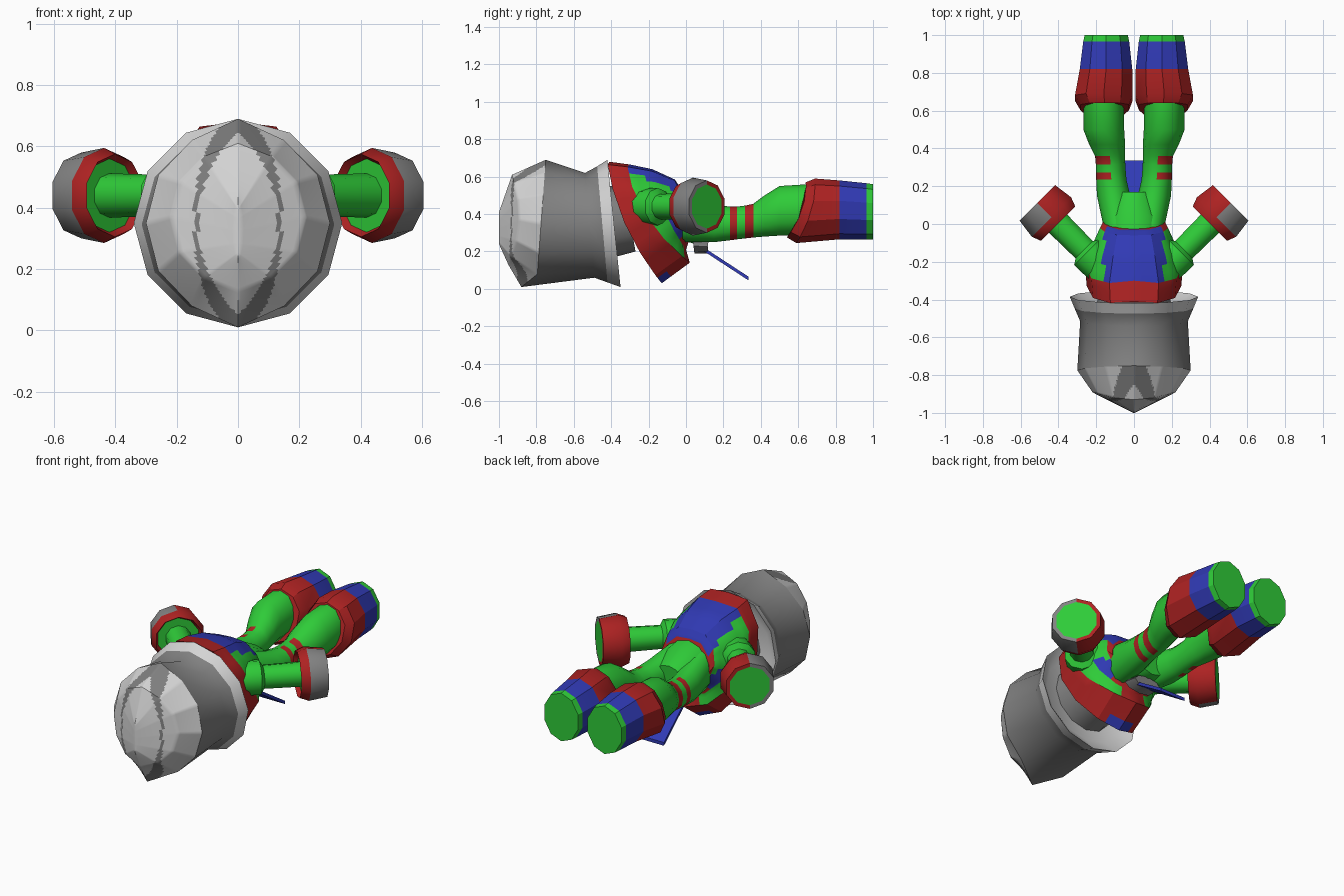
import bpy, bmesh, math
from mathutils import Vector, Matrix

if "Cube" in bpy.data.objects:
    bpy.data.objects.remove(bpy.data.objects["Cube"])

GREEN, RED, BLUE, PALE, GREY = range(5)
MATS = []
for name, col in (("green", (.028, .6, .04)), ("red", (.42, .016, .016)), ("blue", (.03, .042, .46)),
                  ("pale_grey", (.66, .66, .66)), ("mid_grey", (.22, .22, .22))):
    m = bpy.data.materials.new(name)
    m.diffuse_color = (*col, 1)
    m.use_nodes = True
    m.node_tree.nodes["Principled BSDF"].inputs["Base Color"].default_value = m.diffuse_color
    MATS.append(m)


def ring(rx, top, bottom, x=0, n=12, peak=1, bow=0, square=1):
    """Oval section spanning two (y, z) points; peak < 1 leaves a ridge, square > 1 flattens the top."""
    pts = []
    for k in range(n):
        a = 2 * math.pi * k / n
        s, t = math.sin(a), math.cos(a)
        if abs(s) > .01:
            t *= peak
            if t > 0:
                t = min(1, t * square)
        f = (1 - t) / 2
        pts.append(Vector((x + rx * s, top[0] + (bottom[0] - top[0]) * f + bow * s * s,
                           top[1] + (bottom[1] - top[1]) * f)))
    return pts


def refine(rings, k):
    """Cut every facet of a loft into k by k small facets."""
    wide = [[r[i].lerp(r[(i + 1) % len(r)], j / k) for i in range(len(r)) for j in range(k)] for r in rings]
    out = []
    for a, b in zip(wide, wide[1:]):
        out += [[p.lerp(q, j / k) for p, q in zip(a, b)] for j in range(k)]
    return out + [wide[-1]]


def loft(name, rings, rule, matrix=None, side=1, smooth=45):
    """Skin the rings, cap the ends and colour each face by rule(band, centre)."""
    bm = bmesh.new()
    rows = [[bm.verts.new(p) for p in r] for r in rings]
    n = len(rings[0])
    faces = [(-1, bm.faces.new(rows[0])), (len(rows) - 1, bm.faces.new(rows[-1][::-1]))]
    for i, (a, b) in enumerate(zip(rows, rows[1:])):
        for k in range(n):
            faces.append((i, bm.faces.new((a[k], b[k], b[(k + 1) % n], a[(k + 1) % n]))))
    for i, f in faces:
        f.material_index = rule(i, f.calc_center_median())
    if matrix:
        bm.transform(matrix)
    bm.transform(Matrix.Diagonal((side, 1, 1, 1)))
    bmesh.ops.recalc_face_normals(bm, faces=bm.faces)
    me = bpy.data.meshes.new(name)
    bm.to_mesh(me)
    bm.free()
    for m in MATS:
        me.materials.append(m)
    ob = bpy.data.objects.new(name, me)
    bpy.context.collection.objects.link(ob)
    bpy.ops.object.select_all(action='DESELECT')
    ob.select_set(True)
    bpy.context.view_layer.objects.active = ob
    bpy.ops.object.shade_smooth_by_angle(angle=math.radians(smooth))
    return ob


# Helmet: ridged dome with two curved stripes, then a grey band and a flared pale rim
crown = ring(.30, (-.75, .69), (-.80, .01), peak=.92)
crown[6].y = -.88
brow = ring(.22, (-.93, .61), (-.95, .13), bow=.05, peak=.95)
tip = ring(.004, (-1, .41), (-1, .24))


def dome_rule(i, c):
    if i < 0:
        return GREY
    d = min(1, abs(c.z - .35) / .34)
    edge = .14 * math.sqrt(1 - d * d)
    return GREY if edge - .01 - .075 * d * d < abs(c.x) < edge + .004 else PALE


loft("helmet_dome", refine([crown, brow, tip], 14), dome_rule)
loft("helmet_band", [crown, ring(.285, (-.54, .62), (-.49, .06)), ring(.314, (-.475, .655), (-.42, .035)),
                     ring(.34, (-.42, .69), (-.35, .01)), ring(.27, (-.46, .60), (-.41, .09))],
     lambda i, c: GREY if i < 2 else PALE)
loft("neck", [ring(.20, (-.48, .56), (-.42, .16)), ring(.18, (-.33, .54), (-.27, .2))], lambda i, c: GREY)


# Jacket: slanted red hem, blue back panel, green sides, red lower front and waist
def torso_rule(i, c):
    band = i // 3
    if band == 0:
        return BLUE if i >= 0 and abs(c.x) < .075 and c.z < .09 else RED
    if band in (1, 2) and c.z > .38:
        return BLUE if abs(c.x) < .16 else GREEN
    if band == 2 and c.z > .27:
        return BLUE
    if band == 1 and abs(c.x) > .09:
        return GREEN
    if band == 3 and c.z > .47 and abs(c.x) < .15:
        return BLUE
    return RED


torso = [(.25, (-.41, .68), (-.13, .03), -.06), (.26, (-.30, .665), (.02, .14), -.08),
         (.225, (-.18, .64), (.0, .21), -.03), (.18, (-.06, .585), (.02, .27), 0),
         (.165, (-.03, .54), (.05, .25), 0)]
loft("torso", refine([ring(w, t, b, bow=k, square=1.1) for w, t, b, k in torso], 3), torso_rule, smooth=30)

# Pelvis, buckle and hanging flap
loft("pelvis", [ring(.15, (-.10, .54), (-.02, .26)), ring(.15, (.04, .52), (.05, .24)),
                ring(.10, (.17, .45), (.16, .26))], lambda i, c: GREEN)
loft("buckle", [ring(.10, (.035, .27), (.045, .19), n=8), ring(.09, (.12, .26), (.115, .19), n=8)],
     lambda i, c: GREY)
flap = [[Vector((sx * w, y, z + dz)) for sx, dz in ((-1, .01), (1, .01), (1, -.01), (-1, -.01))]
        for y, z, w in ((.09, .215, .06), (.335, .055, .085))]
loft("hanging_flap", flap, lambda i, c: BLUE)


def thigh_rule(i, c):
    return RED if i in (2, 4) and c.x > .128 else GREEN


def boot_rule(i, c):
    return (RED, RED, RED, BLUE, GREEN, GREEN)[i + 1]


def arm_rule(i, c):
    if i < 5 or i == 9:
        return GREEN
    return GREY if i >= 7 and c.x > -.01 else RED


# Arm profile as (distance, radius): shoulder flange, forearm, cuff and inset flat end
arm = [(-.08, .09), (.02, .10), (.07, .10), (.09, .068), (.31, .072), (.31, .12), (.285, .135),
       (.335, .155), (.44, .14), (.44, .118)]
arm_rings = [ring(r, (y, r), (y, -r), n=10) for y, r in arm]
arm_place = Matrix.Translation((.2, -.2, .44)) @ Matrix.Rotation(math.radians(-45), 4, 'Z')

# Thigh sections with two stripes, as (y, x, half width, top, bottom)
thigh = [(-.02, .08, .08, .50, .25), (.15, .108, .088, .45, .25), (.235, .12, .08, .44, .26),
         (.272, .122, .079, .44, .265), (.315, .124, .078, .445, .27), (.36, .127, .079, .455, .275),
         (.42, .142, .095, .50, .28), (.50, .16, .108, .55, .285), (.66, .16, .108, .56, .29)]

# Boot sections with slanted red cuff, blue shin and green sole, as (half width, top, bottom, x, bow)
boot = [(.135, (.64, .57), (.54, .275), .155, .03), (.16, (.69, .59), (.59, .245), .16, .03),
        (.146, (.82, .58), (.82, .265), .148, 0), (.128, (.965, .565), (.965, .265), .147, 0),
        (.12, (1, .56), (1, .265), .147, 0)]

for side, tag in ((1, "right"), (-1, "left")):
    loft(tag + "_arm", arm_rings, arm_rule, arm_place, side, 40)
    loft(tag + "_thigh", [ring(w, (y, t), (y, b), x) for y, x, w, t, b in thigh], thigh_rule, None, side)
    loft(tag + "_boot", [ring(w, t, b, x, 10, bow=k) for w, t, b, x, k in boot], boot_rule, None, side, 30)
